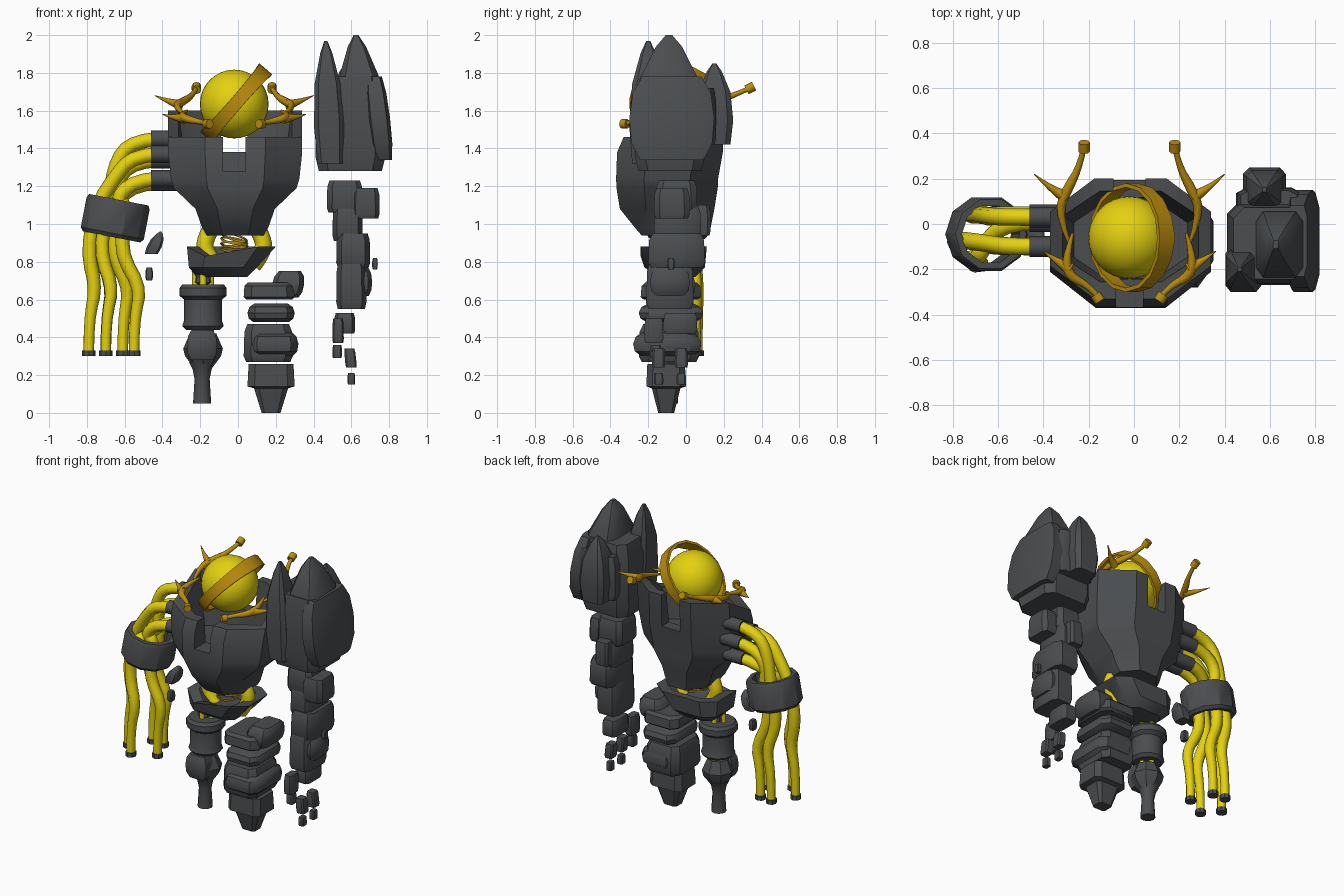
import bpy, bmesh, math

default_cube = bpy.data.objects.get("Cube")
if default_cube:
    bpy.data.objects.remove(default_cube)


def make_material(name, red, green, blue):
    material = bpy.data.materials.new(name)
    material.use_nodes = True
    material.diffuse_color = (red, green, blue, 1)
    shader = material.node_tree.nodes["Principled BSDF"]
    shader.inputs["Base Color"].default_value = (red, green, blue, 1)
    return material


stone = make_material("dark stone", .07, .075, .08)
yellow = make_material("glowing yellow", .78, .64, .005)
gold = make_material("gold", .5, .27, .004)


def shade(obj, angle=35):
    bpy.ops.object.select_all(action='DESELECT')
    obj.select_set(True)
    bpy.context.view_layer.objects.active = obj
    bpy.ops.object.shade_smooth_by_angle(angle=math.radians(angle))
    return obj


def chamfered(cut):
    k = 1 - cut
    return [(-k, -1), (k, -1), (1, -k), (1, k), (k, 1), (-k, 1), (-1, k), (-1, -k)]


def circle(sides):
    turns = [math.tau * i / sides for i in range(sides)]
    return [(math.cos(turn), math.sin(turn)) for turn in turns]


def loft(name, material, levels, outline, closed_loop=False, reshape=None):
    """Bridge outlines given as (z, centre x, centre y, half width, half depth), from the bottom up."""
    bm = bmesh.new()
    rings = []
    for z, x, y, width, depth in levels:
        rings.append([bm.verts.new((x + width * u, y + depth * v, z)) for u, v in outline])
    count = len(outline)
    pairs = list(zip(rings, rings[1:]))
    if closed_loop:
        pairs.append((rings[-1], rings[0]))
    else:
        bm.faces.new(rings[0][::-1])
        bm.faces.new(rings[-1])
    for low, high in pairs:
        for i in range(count):
            j = (i + 1) % count
            bm.faces.new((low[i], low[j], high[j], high[i]))
    if reshape:
        for vert in bm.verts:
            reshape(vert.co)
    bmesh.ops.recalc_face_normals(bm, faces=bm.faces)
    mesh = bpy.data.meshes.new(name)
    bm.to_mesh(mesh)
    bm.free()
    mesh.materials.append(material)
    obj = bpy.data.objects.new(name, mesh)
    bpy.context.collection.objects.link(obj)
    return shade(obj)


def turned(name, material, x, y, profile, sides=12, **options):
    """Round part from (z, radius) pairs."""
    levels = [(z, x, y, radius, radius) for z, radius in profile]
    return loft(name, material, levels, circle(sides), **options)


# Rock shapes as (height, scale) pairs
boulder = [(0, .75), (.2, .95), (.5, 1), (.8, .92), (1, .7)]
slab = [(0, .9), (.15, 1), (.8, .97), (1, .85)]
spike = [(0, .85), (.3, 1), (.65, .85), (.9, .4), (1, .1)]
stump = [(0, .4), (.5, .72), (.54, 1), (1, .95)]
block = [(0, 1), (1, 1)]


def rock(name, x_range, y_range, z_range, shape=boulder, lean=0, cut=.3):
    """Faceted stone filling a box, with its top leaning sideways."""
    (left, right), (front, back), (bottom, top) = x_range, y_range, z_range
    levels = [(bottom + (top - bottom) * height, (left + right) / 2 + lean * height, (front + back) / 2,
               (right - left) / 2 * scale, (back - front) / 2 * scale) for height, scale in shape]
    return loft(name, stone, levels, chamfered(cut))


def tube(name, material, points, radii):
    """Bent tube whose radius runs along the given list."""
    curve = bpy.data.curves.new(name, 'CURVE')
    curve.dimensions = '3D'
    curve.bevel_depth = 1
    curve.bevel_resolution = 2
    curve.use_fill_caps = True
    spline = curve.splines.new('NURBS')
    spline.points.add(len(points) - 1)
    for i, (point, place) in enumerate(zip(spline.points, points)):
        point.co = (*place, 1)
        point.radius = radii[min(i, len(radii) - 1)]
    spline.order_u = min(3, len(points))
    spline.use_endpoint_u = True
    spline.resolution_u = 3
    curve.materials.append(material)
    obj = bpy.data.objects.new(name, curve)
    bpy.context.collection.objects.link(obj)
    bpy.ops.object.select_all(action='DESELECT')
    obj.select_set(True)
    bpy.context.view_layer.objects.active = obj
    bpy.ops.object.convert(target='MESH')
    return shade(bpy.context.object, 50)


def carve(target, cutter):
    modifier = target.modifiers.new("notch", 'BOOLEAN')
    modifier.operation = 'DIFFERENCE'
    modifier.object = cutter
    bpy.context.view_layer.objects.active = target
    bpy.ops.object.modifier_apply(modifier=modifier.name)
    bpy.data.objects.remove(cutter)
    shade(target)


# Hollow torso, with a rim that climbs from chest to back
def raise_back(co):
    if co.z > 1.44 and co.y > -.12:
        co.z = 1.6


torso_levels = [(.94, -.055, .15, .18), (.98, -.07, .175, .2), (1.08, -.1, .21, .25), (1.19, -.1, .325, .268),
                (1.24, -.1, .34, .27), (1.38, -.085, .355, .28), (1.46, -.065, .355, .265),
                (1.46, -.055, .3, .2), (1.25, -.07, .25, .17)]
torso = loft("torso", stone, [(z, -.015, y, width, depth) for z, y, width, depth in torso_levels],
             chamfered(.55), reshape=raise_back)
carve(torso, rock("front_notch", (-.08, .04), (-.5, -.12), (1.28, 1.7), block, cut=.01))
carve(torso, rock("back_notch", (-.09, .05), (0, .5), (1.38, 1.7), block, cut=.01))

# Head sphere and its slanted halo
bpy.ops.mesh.primitive_uv_sphere_add(segments=32, ring_count=16, radius=.182, location=(-.02, -.06, 1.635))
head = bpy.context.object
head.name = "head"
head.data.materials.append(yellow)
shade(head)


def thin_front(co):
    co.z *= 1 - abs(co.y)


halo = turned("halo", gold, 0, 0, [(-.045, .24), (.045, .24), (.045, .222), (-.045, .222)],
              16, closed_loop=True, reshape=thin_front)
halo.location = (-.01, -.06, 1.64)
halo.rotation_euler.y = math.radians(-49)

# Forked horns around the head and cables at the waist, mirrored
horn_radii = [.012, .013, .024, .018, .006]
thorn_radii = [.03, .016, .002]
for side, word in ((-1, "right"), (1, "left")):
    def mirrored(name, material, points, radii):
        tube(f"{word}_{name}", material, [(-.02 + side * x, y, z) for x, y, z in points], radii)

    mirrored("back_horn", gold, [(.2, .34, 1.72), (.22, .25, 1.68), (.27, .16, 1.65), (.32, .05, 1.62),
                                 (.26, -.1, 1.58)], horn_radii)
    mirrored("back_thorn", gold, [(.28, .12, 1.63), (.33, .14, 1.64), (.42, .22, 1.68)], thorn_radii)
    mirrored("back_knob", gold, [(.2, .32, 1.71), (.2, .36, 1.73)], [.025])
    mirrored("front_horn", gold, [(.13, -.33, 1.53), (.18, -.27, 1.54), (.27, -.23, 1.56), (.28, -.14, 1.58),
                                  (.25, -.04, 1.6)], horn_radii)
    mirrored("front_thorn", gold, [(.26, -.2, 1.56), (.31, -.17, 1.56), (.38, -.12, 1.58)], thorn_radii)
    mirrored("front_knob", gold, [(.15, -.31, 1.53), (.13, -.34, 1.53)], [.025])
    mirrored("waist_cable", yellow, [(.1, -.08, .78), (.16, -.08, .86), (.15, -.08, .93), (.11, -.08, 1)], [.045])

# Wire coil between the waist cables
for i in range(4):
    bpy.ops.mesh.primitive_torus_add(major_radius=.07, minor_radius=.006, major_segments=16, minor_segments=6,
                                     location=(-.02, -.08, .87 + i * .02), rotation=(.2 * (-1) ** i, .1 * i, 0))
    wire = bpy.context.object
    wire.name = f"waist_wire_{i}"
    wire.data.materials.append(gold)
    shade(wire, 60)

# Right arm: cables that run from sockets through a cuff and fan out to capped ends
sockets = [(.03, 1.45), (-.1, 1.37), (.04, 1.34), (-.1, 1.24), (.01, 1.22)]
cable_ends = [(-.7, .06), (-.79, -.08), (-.61, .05), (-.55, -.1), (-.7, -.18)]
for i, ((y, z), (end_x, end_y)) in enumerate(zip(sockets, cable_ends)):
    cuff_x = -.65 + (end_x + .65) * .7
    cuff_y = -.04 + (end_y + .04) * .8
    tube(f"arm_socket_{i}", stone, [(-.32, y, z), (-.46, y, z)], [.046])
    tube(f"arm_cable_{i}", yellow, [
        (-.42, y, z), (-.56, y, z - .01), (-.65, (y + cuff_y) / 2, z - .12), (cuff_x, cuff_y, 1.1),
        (cuff_x - .05, cuff_y, .85), (end_x + .04, end_y, .66), (end_x, end_y, .5), (end_x, end_y, .32)],
        [.038, .038, .038, .038, .038, .036, .028])
    turned(f"arm_cable_cap_{i}", stone, end_x, end_y, [(.3, .035), (.33, .035)], 8)
cuff = turned("arm_cuff", stone, 0, 0, [(-.1, .155), (-.08, .17), (.08, .17), (.1, .16), (.1, .13), (-.1, .13)],
              10, closed_loop=True)
cuff.location = (-.65, -.045, 1.03)
cuff.rotation_euler.y = math.radians(11)
rock("arm_shard", (-.5, -.42), (-.12, -.02), (.84, .96), spike, lean=.05)
rock("arm_small_shard", (-.49, -.45), (-.09, -.04), (.7, .77))


# Pelvis bowl with a dipped front rim
def dip_front(co):
    if co.z > .85 and co.y < -.15 and abs(co.x + .05) < .15:
        co.z -= .05


loft("pelvis", stone, [(.72, -.08, -.05, .13, .1), (.77, -.08, -.06, .18, .16), (.88, -.035, -.065, .235, .175),
                       (.88, -.04, -.06, .17, .12), (.8, -.04, -.055, .11, .08)], chamfered(.4), reshape=dip_front)

# Right leg: turned segments around a cable core
leg_x, leg_y = -.185, -.09
turned("right_hip", stone, leg_x, leg_y, [(.68, .03), (.69, .05), (.72, .045), (.75, .06)], 8)
turned("right_thigh", stone, leg_x, leg_y, [(.44, .09), (.46, .11), (.49, .1), (.6, .1), (.62, .125), (.66, .125), (.68, .11)])
for i, (u, v) in enumerate(circle(4)):
    tube(f"right_leg_cable_{i}", yellow, [(leg_x + u * .04, leg_y + v * .04, z) for z in (.36, .74)], [.018])
turned("right_knee", stone, leg_x, leg_y, [(.24, .05), (.3, .095), (.34, .105), (.42, .07)], 8)
rock("right_kneecap", (-.27, -.11), (-.21, -.1), (.28, .44))
turned("right_shin", stone, leg_x - .005, leg_y, [(.05, .048), (.18, .04), (.23, .05), (.27, .07)])

# Left leg: stack of floating boulders
rock("left_hip_boulder", (.03, .3), (-.24, .08), (.6, .69), slab)
rock("left_hip_knob", (.17, .34), (-.2, .05), (.61, .75), lean=.02)
rock("left_thigh_boulder", (.05, .3), (-.25, .09), (.48, .58))
rock("left_knee_boulder", (.03, .29), (-.25, .07), (.27, .47), slab)
rock("left_knee_ridge", (.06, .32), (-.28, .08), (.3, .43))
rock("left_foot_boulder", (.05, .3), (-.21, 0), (0, .26), stump)

# Left shoulder: massive core crowned with spikes
rock("left_shoulder", (.41, .78), (-.27, .1), (1.28, 1.78), slab)
rock("left_front_spike", (.41, .57), (-.3, -.1), (1.32, 1.97), spike, lean=-.025)
rock("left_middle_spike", (.55, .79), (-.26, .08), (1.4, 2), spike, lean=-.045)
rock("left_shoulder_back", (.45, .74), (0, .16), (1.42, 1.72), slab)
rock("left_back_spike", (.48, .67), (.05, .25), (1.42, 1.85), spike)
rock("left_outer_plate", (.71, .83), (-.3, .15), (1.34, 1.78), lean=-.05)

# Left arm: broken blocks down to the hand
rock("left_upper_arm", (.47, .66), (-.16, .06), (1.06, 1.23), slab)
rock("left_elbow", (.5, .66), (-.17, .08), (.91, 1.1), slab)
rock("left_elbow_block", (.6, .75), (-.17, .02), (1.03, 1.19), slab)
rock("left_elbow_spur", (.52, .62), (.02, .13), (.94, 1.1), slab)
rock("left_forearm_top", (.52, .7), (-.2, .1), (.77, .95), slab)
rock("left_forearm", (.52, .68), (-.21, .04), (.55, .8), slab)
rock("left_forearm_block", (.57, .71), (-.19, .02), (.62, .77))
rock("left_forearm_chip", (.71, .74), (-.1, -.06), (.76, .82))
rock("left_palm", (.51, .62), (-.12, .06), (.42, .53), slab)
rock("left_thumb", (.5, .56), (-.22, -.12), (.37, .5), slab)
rock("left_thumb_tip", (.5, .55), (-.19, -.13), (.29, .36), slab)
for i in range(2):
    y = -.14 + i * .12
    rock(f"left_finger_{i}", (.57, .63), (y - .04, y + .03), (.24, .34), slab, lean=-.01)
    rock(f"left_fingertip_{i}", (.58, .62), (y - .03, y + .02), (.15, .21), slab)
